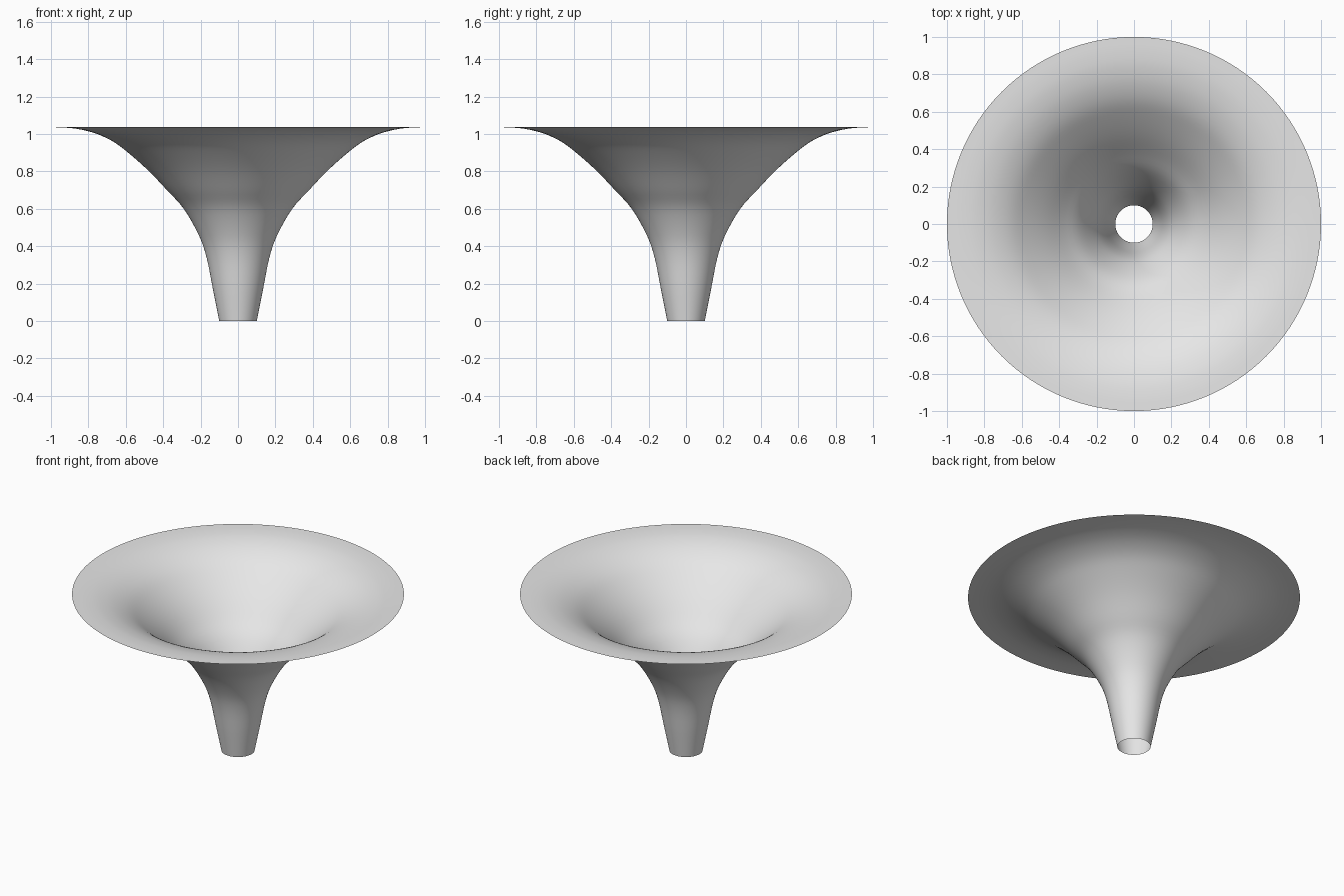
import bpy, bmesh, math
from mathutils import Vector

cube = bpy.data.objects.get("Cube")
if cube:
    bpy.data.objects.remove(cube, do_unlink=True)

# Plain grey material
grey = bpy.data.materials.new("light_grey")
grey.use_nodes = True
colour = (0.8, 0.8, 0.8, 1)
grey.diffuse_color = colour
grey.node_tree.nodes["Principled BSDF"].inputs["Base Color"].default_value = colour

# Profile as (radius, height): straight spout, flaring bell, flat rim
PROFILE = [(0.10, 0), (0.134, 0.17), (0.168, 0.34), (0.21, 0.46), (0.29, 0.6),
           (0.38, 0.7), (0.475, 0.8), (0.575, 0.89), (0.66, 0.955),
           (0.75, 0.999), (0.84, 1.024), (0.92, 1.034), (1.0, 1.037)]
STEPS = 4
SIDES = 128


def smooth_path(points):
    """Catmull-Rom curve through the points."""
    pts = [Vector(p) for p in points]
    pts = [2 * pts[0] - pts[1]] + pts + [2 * pts[-1] - pts[-2]]
    path = []
    for a, b, c, d in zip(pts, pts[1:], pts[2:], pts[3:]):
        for i in range(STEPS):
            t = i / STEPS
            path.append(0.5 * (2 * b + (c - a) * t + (2 * a - 5 * b + 4 * c - d) * t**2
                               + (3 * b - a - 3 * c + d) * t**3))
    return path + [pts[-2]]


# Single-walled funnel, open at both ends
bm = bmesh.new()
verts = [bm.verts.new((p.x, 0, p.y)) for p in smooth_path(PROFILE)]
edges = [bm.edges.new(pair) for pair in zip(verts, verts[1:])]
bmesh.ops.spin(bm, geom=verts + edges, cent=(0, 0, 0), axis=(0, 0, 1),
               angle=math.tau, steps=SIDES, use_merge=True)
bmesh.ops.remove_doubles(bm, verts=bm.verts, dist=0.0005)
bm.normal_update()
# Outward is towards the inside of the bell, so the rim faces up
flip = [f for f in bm.faces if f.normal.z < 0]
bmesh.ops.reverse_faces(bm, faces=flip)
for face in bm.faces:
    face.smooth = True

mesh = bpy.data.meshes.new("funnel")
bm.to_mesh(mesh)
bm.free()
mesh.materials.append(grey)
funnel = bpy.data.objects.new("funnel", mesh)
bpy.context.collection.objects.link(funnel)
